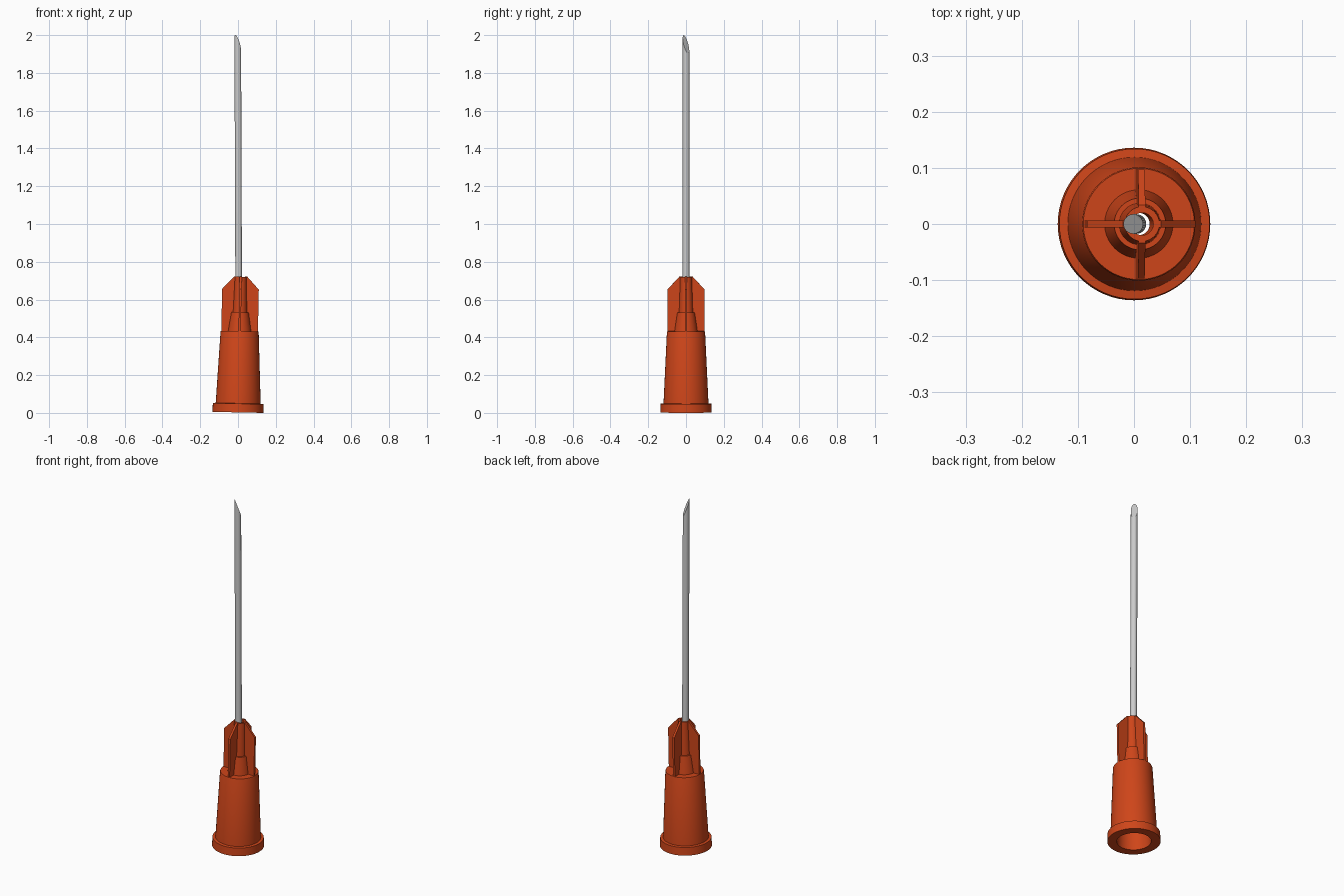
import bpy, bmesh, math
from mathutils import Matrix, Vector

if "Cube" in bpy.data.objects:
    bpy.data.objects.remove(bpy.data.objects["Cube"])

TILT = 0.02
BASE_R = 0.136
# the hub leans slightly towards +x and rests on its lowest edge
HUB = Matrix.Translation((0, 0, BASE_R * math.sin(TILT))) @ Matrix.Rotation(TILT, 4, 'Y')

orange = bpy.data.materials.new("orange_plastic")
orange.diffuse_color = (0.62, 0.06, 0.01, 1)
orange.use_nodes = True
orange.node_tree.nodes["Principled BSDF"].inputs["Base Color"].default_value = orange.diffuse_color


def finish(name, bm, matrix, mat=None, smooth=True):
    bmesh.ops.recalc_face_normals(bm, faces=bm.faces)
    bm.transform(matrix)
    me = bpy.data.meshes.new(name)
    bm.to_mesh(me)
    bm.free()
    ob = bpy.data.objects.new(name, me)
    bpy.context.collection.objects.link(ob)
    if mat:
        me.materials.append(mat)
    if smooth:
        bpy.ops.object.select_all(action='DESELECT')
        ob.select_set(True)
        bpy.context.view_layer.objects.active = ob
        bpy.ops.object.shade_smooth_by_angle(angle=math.radians(30))
    return ob


def lathe(profile, n=64):
    """Revolve a closed (radius, z) profile around z."""
    bm = bmesh.new()
    rings = [[bm.verts.new((r * math.cos(2 * math.pi * i / n),
                            r * math.sin(2 * math.pi * i / n), z)) for i in range(n)]
             for r, z in profile]
    for a, b in zip(rings, rings[1:] + rings[:1]):
        for i in range(n):
            j = (i + 1) % n
            bm.faces.new((a[i], a[j], b[j], b[i]))
    return bm


# hub: flange, tapered body, stepped neck and open bore
hub_profile = [(BASE_R, 0), (0.134, 0.046), (0.119, 0.048), (0.101, 0.425), (0.099, 0.43),
               (0.061, 0.43), (0.046, 0.53), (0.037, 0.53), (0.031, 0.718),
               (0.02, 0.718), (0.02, 0.40), (0.074, 0.40), (0.088, 0)]
finish("hub", lathe(hub_profile), HUB, orange)

# four fins around the neck, with chamfered top corners
fin_profile = [(0.024, 0.42), (0.097, 0.42), (0.097, 0.652), (0.034, 0.72), (0.024, 0.72)]
for k, name in enumerate(("right_fin", "back_fin", "left_fin", "front_fin")):
    bm = bmesh.new()
    face = bm.faces.new([bm.verts.new((x, -0.006, z)) for x, z in fin_profile])
    ext = bmesh.ops.extrude_face_region(bm, geom=[face])
    bmesh.ops.translate(bm, vec=(0, 0.012, 0),
                        verts=[v for v in ext["geom"] if isinstance(v, bmesh.types.BMVert)])
    finish(name, bm, HUB @ Matrix.Rotation(k * math.pi / 2, 4, 'Z'), orange, smooth=False)

# needle: thin rod with a slanted tip whose cut faces +x +y
R, Z0, Z1 = 0.0175, 0.45, 2.0
bm = bmesh.new()
bmesh.ops.create_cone(bm, cap_ends=True, segments=32, radius1=R, radius2=R, depth=Z1 + 0.05 - Z0,
                      matrix=Matrix.Translation((0, 0, (Z0 + Z1 + 0.05) / 2)))
tip = Vector((-R * 0.7071, -R * 0.7071, Z1))
cut = bmesh.ops.bisect_plane(bm, geom=bm.verts[:] + bm.edges[:] + bm.faces[:],
                             plane_co=tip, plane_no=Vector((2.0, 2.0, 1.0)).normalized(),
                             clear_outer=True)
bmesh.ops.holes_fill(bm, edges=[e for e in bm.edges if e.is_boundary])
lean = Matrix.Translation((0.006, 0, 0)) @ Matrix.Rotation(-0.0037, 4, 'Y')
finish("needle", bm, lean)
